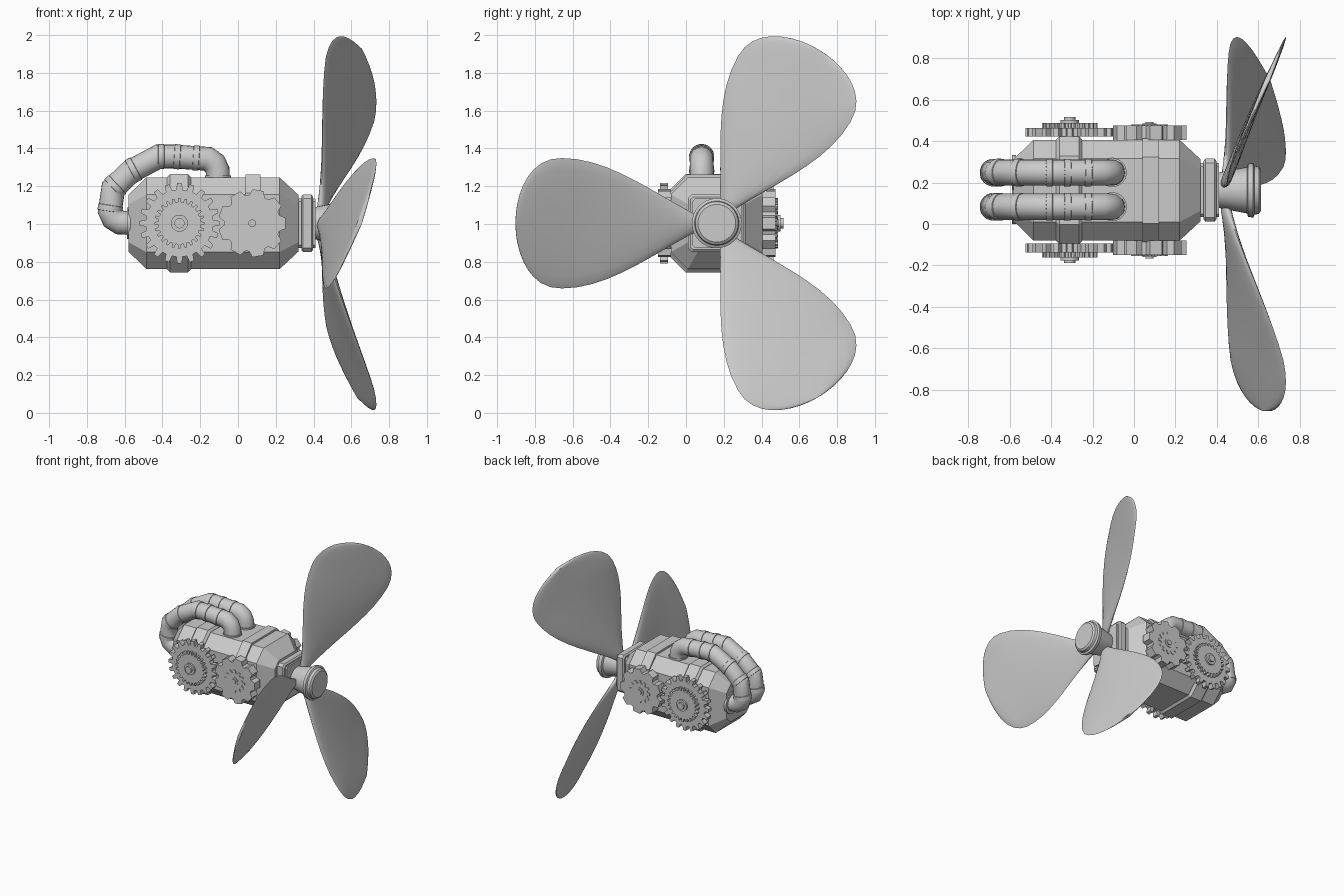
import bpy, bmesh
from math import sin, cos, pi
from mathutils import Vector

if "Cube" in bpy.data.objects:
    bpy.data.objects.remove(bpy.data.objects["Cube"])

CY, CZ = 0.163, 1.004   # shared centre axis of body and propeller


def loft(name, rings, smooth=None):
    """Skin a list of equal-length point rings and cap both ends."""
    bm = bmesh.new()
    vs = [[bm.verts.new(p) for p in r] for r in rings]
    n = len(vs[0])
    for a, b in zip(vs, vs[1:]):
        for i in range(n):
            j = (i + 1) % n
            bm.faces.new((a[i], a[j], b[j], b[i]))
    bm.faces.new(vs[0][::-1])
    bm.faces.new(vs[-1])
    bmesh.ops.recalc_face_normals(bm, faces=bm.faces)
    me = bpy.data.meshes.new(name)
    bm.to_mesh(me)
    bm.free()
    ob = bpy.data.objects.new(name, me)
    bpy.context.collection.objects.link(ob)
    if smooth:
        bpy.ops.object.select_all(action='DESELECT')
        ob.select_set(True)
        bpy.context.view_layer.objects.active = ob
        bpy.ops.object.shade_smooth_by_angle(angle=smooth)
    return ob


def octagon(x, h, c):
    pts = [(h, h - c), (h - c, h), (c - h, h), (-h, h - c),
           (-h, c - h), (c - h, -h), (h - c, -h), (h, c - h)]
    return [(x, CY + y, CZ + z) for y, z in pts]


def lathe(name, origin, axis, profile, n=32):
    """Revolve (distance, radius) pairs round an axis."""
    axis = Vector(axis).normalized()
    u = axis.orthogonal().normalized()
    v = axis.cross(u)
    o = Vector(origin)
    return loft(name, [[o + axis * d + (u * cos(2 * pi * i / n) + v * sin(2 * pi * i / n)) * r
                        for i in range(n)] for d, r in profile], 0.6)


def gear(name, x, side, d0, d1, root, outer, teeth, width=0.5):
    """Toothed disc facing sideways, between distances d0 and d1 from the axis."""
    flat = []
    for i in range(teeth):
        for f, r in ((-.62, root), (-.36, outer), (.36, outer), (.62, root)):
            a = 2 * pi / teeth * (i + f * width)
            flat.append((r * cos(a), r * sin(a)))
    loft(name, [[(x + px, CY + side * d, CZ + pz) for px, pz in flat] for d in (d0, d1)])


# Engine casing with tapered ends
loft("casing", [octagon(-.58, .15, .05), octagon(-.485, .243, .09),
                octagon(.22, .243, .09), octagon(.32, .15, .05)])

# Full strap, and half strap over the top
loft("rear_strap", [octagon(-.375, .245, .09), octagon(-.36, .26, .095),
                    octagon(-.265, .26, .095), octagon(-.25, .245, .09)])
half = [(-.25, .06), (-.25, .16), (-.16, .258), (.16, .258), (.25, .16), (.25, .06)]
loft("top_strap", [[(x, CY + y, CZ + z) for y, z in half] for x in (.04, .12)])

# Square collar plates
loft("collar_neck", [octagon(.31, .13, .015), octagon(.41, .13, .015)])
loft("collar_plate", [octagon(.335, .14, .015), octagon(.345, .152, .02),
                      octagon(.388, .152, .02), octagon(.398, .14, .015)])

# Propeller hub
lathe("propeller_hub", (0, CY, CZ), (1, 0, 0),
      [(.39, .08), (.42, .088), (.545, .112), (.55, .128), (.575, .132), (.582, .118),
       (.602, .114), (.612, .1)])


# Three raked and pitched blades
def blade_half_width(r):
    if r < .82:
        return .345 * sin(pi / 2 * (r / .82) ** 1.23)
    return .345 * max(0, 1 - ((r - .82) / .246) ** 2.3) ** .5


stations = [.06, .1, .16, .24, .33, .42, .5, .58, .66, .74, .82, .88,
            .93, .97, 1.0, 1.025, 1.045, 1.057, 1.063, 1.0655]
for k, ang in enumerate((pi, pi / 3, -pi / 3)):
    dy, dz = cos(ang), sin(ang)
    py, pz = sin(ang), -cos(ang)      # blade edge that leans forward
    rings = []
    for r in stations:
        w = max(blade_half_width(r), .012)
        slope = .2 + .17 * min(1, r / .82)
        t = min(.026 - .012 * r, w * .5 + .006)
        ring = []
        for i in range(20):
            a = 2 * pi * i / 20
            s = w * cos(a)
            x = .425 + .205 * r + slope * s + t * sin(a)
            ring.append((x, CY + dy * r + py * s, CZ + dz * r + pz * s))
        rings.append(ring)
    loft("blade_%d" % (k + 1), rings, 1.0)

# Gear trains on both sides
for side, tag in ((-1, "front"), (1, "back")):
    gear(tag + "_large_gear", -.31, side, .258, .30, .178, .213, 20)
    gear(tag + "_large_gear_inner", -.31, side, .295, .325, .112, .133, 24)
    gear(tag + "_small_gear", .075, side, .242, .312, .15, .18, 9, .65)
    gear(tag + "_small_gear_inner", .075, side, .305, .318, .07, .09, 12)
    lathe(tag + "_large_axle", (-.31, CY, CZ), (0, side, 0),
          [(.2, .045), (.338, .045), (.338, .027), (.352, .027)], 20)
    lathe(tag + "_small_axle", (.075, CY, CZ), (0, side, 0),
          [(.2, .035), (.322, .035), (.322, .02), (.33, .02)], 20)

# Two segmented exhaust pipes looping from the top to the rear
path = [(-.105, 1.22), (-.108, 1.285), (-.125, 1.32), (-.16, 1.345), (-.235, 1.35),
        (-.335, 1.357), (-.42, 1.357), (-.565, 1.28), (-.66, 1.19), (-.678, 1.07),
        (-.66, 1.03), (-.625, 1.008), (-.55, 1.004)]
for k, y in enumerate((.083, .248)):
    pts = [Vector((x, y, z)) for x, z in path]
    rings = []
    for i, p in enumerate(pts):
        d0 = (pts[i] - pts[i - 1]).normalized() if i else Vector((0, 0, 1))
        d1 = (pts[i + 1] - p).normalized() if i < len(pts) - 1 else Vector((1, 0, 0))
        t = (d0 + d1).normalized()
        nrm = Vector((0, 1, 0)).cross(t) / max(.7, t.dot(d1))
        rings.append([p + Vector((0, 1, 0)) * .063 * cos(2 * pi * j / 20)
                      + nrm * .063 * sin(2 * pi * j / 20) for j in range(20)])
        # Raised sleeve joints
        if i in (4, 5, 6, 7, 8, 9):
            lathe("pipe_%d_joint_%d" % (k + 1, i), p, d0,
                  [(-.03, .063), (-.028, .067), (.002, .067), (.004, .06)], 20)
    loft("pipe_%d" % (k + 1), rings, 0.6)
    lathe("pipe_%d_top_flange" % (k + 1), (-.105, y, 1.24), (0, 0, 1),
          [(0, .07), (.018, .07)], 20)
    lathe("pipe_%d_rear_flange" % (k + 1), (-.57, y, CZ), (-1, 0, 0),
          [(0, .085), (.018, .085)], 20)
